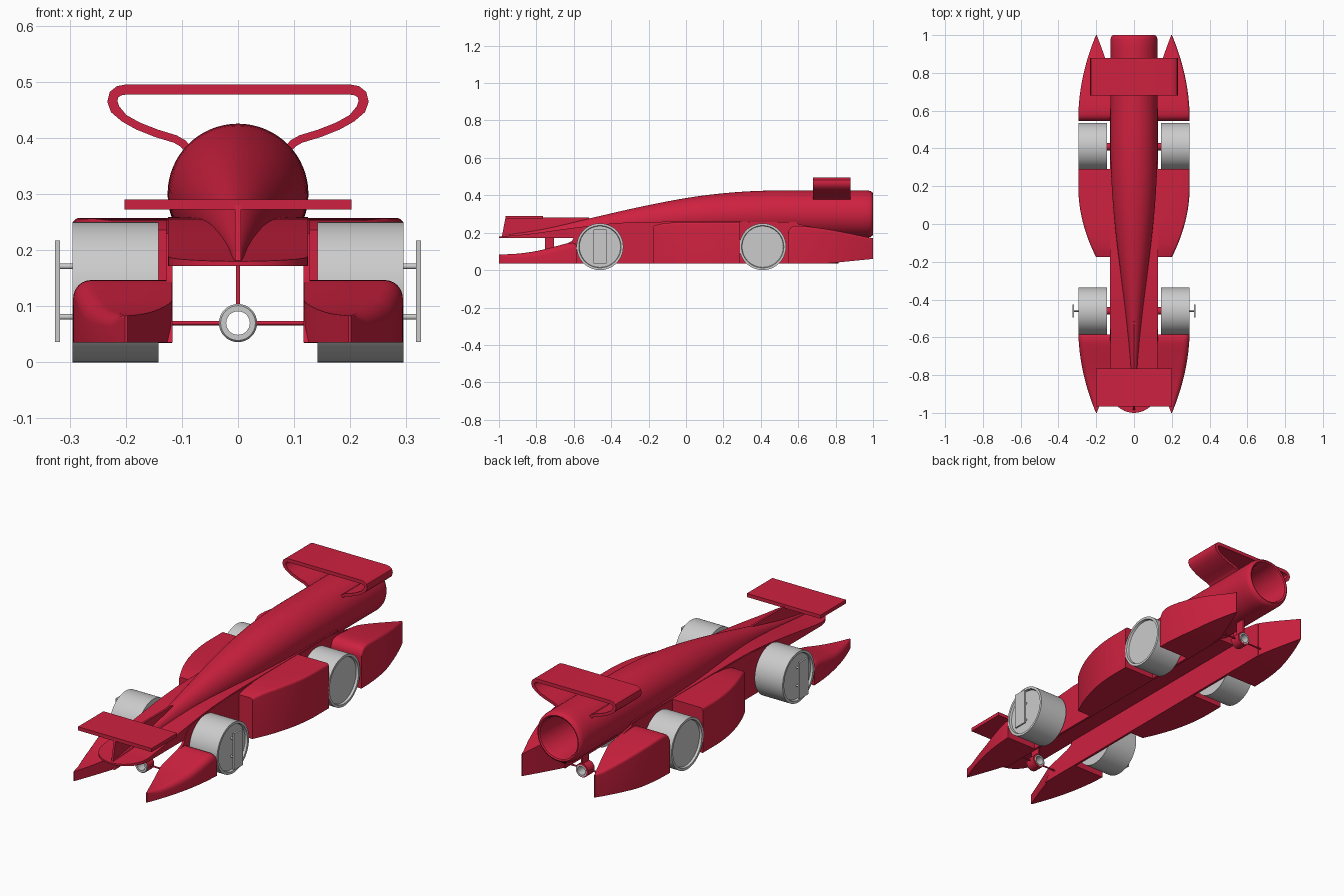
import bpy, bmesh
from math import sin, cos, pi, radians, sqrt

if "Cube" in bpy.data.objects:
    bpy.data.objects.remove(bpy.data.objects["Cube"])

RED = bpy.data.materials.new("red_paint")
RED.diffuse_color = (0.62, 0.015, 0.05, 1)
RED.use_nodes = True
RED.node_tree.nodes["Principled BSDF"].inputs["Base Color"].default_value = RED.diffuse_color


def finish(name, bm, mat=None, mirror=False, angle=35):
    bmesh.ops.remove_doubles(bm, verts=bm.verts, dist=1e-5)
    bmesh.ops.recalc_face_normals(bm, faces=bm.faces)
    me = bpy.data.meshes.new(name)
    bm.to_mesh(me)
    bm.free()
    me.shade_smooth()
    me.set_sharp_from_angle(angle=radians(angle))
    ob = bpy.data.objects.new(name, me)
    bpy.context.collection.objects.link(ob)
    if mat:
        me.materials.append(mat)
    if mirror:
        ob.modifiers.new("mirror", 'MIRROR').use_axis[0] = True
    return ob


def loft(name, rings, mat=None, mirror=False, caps=True, closed=False):
    """Skin a list of equal-length point rings."""
    bm = bmesh.new()
    vs = [[bm.verts.new(p) for p in r] for r in rings]
    n = len(vs[0])
    pairs = list(zip(vs, vs[1:])) + ([(vs[-1], vs[0])] if closed else [])
    for a, b in pairs:
        for i in range(n):
            bm.faces.new((a[i], a[(i + 1) % n], b[(i + 1) % n], b[i]))
    if caps and not closed:
        bm.faces.new(vs[0])
        bm.faces.new(vs[-1])
    return finish(name, bm, mat, mirror)


def lathe(name, profile, axis, centre, mat=None, mirror=False, caps=True, closed=False, n=48):
    """Revolve (along, radius) points about the x or y axis."""
    cx, cy, cz = centre
    rings = []
    for a, r in profile:
        c = [(r * cos(2 * pi * i / n), r * sin(2 * pi * i / n)) for i in range(n)]
        rings.append([(cx + a, cy + u, cz + v) if axis == 'x' else (cx + u, cy + a, cz + v) for u, v in c])
    return loft(name, rings, mat, mirror, caps, closed)


def box(name, x0, x1, y0, y1, z0, z1, mat=None, mirror=False):
    ring = lambda z: [(x0, y0, z), (x1, y0, z), (x1, y1, z), (x0, y1, z)]
    return loft(name, [ring(z0), ring(z1)], mat, mirror)


def side_plate(name, pts, x0, x1, mat, mirror=False):
    """Extrude a (y, z) outline across x."""
    return loft(name, [[(x, y, z) for y, z in pts] for x in (x0, x1)], mat, mirror)


def interp(table, y):
    """Smooth (Hermite) interpolation through a small table of (y, value)."""
    def slope(i):
        a, b = table[max(i - 1, 0)], table[min(i + 1, len(table) - 1)]
        return (b[1] - a[1]) / (b[0] - a[0])
    for i, ((y0, a), (y1, b)) in enumerate(zip(table, table[1:])):
        if y <= y1 + 1e-9:
            h = y1 - y0
            t = max(0, (y - y0) / h)
            return (a * (1 + 2 * t) * (1 - t) ** 2 + b * t * t * (3 - 2 * t)
                    + h * t * (1 - t) * ((1 - t) * slope(i) - t * slope(i + 1)))
    return table[-1][1]


def span(a, b, n):
    return [a + (b - a) * i / n for i in range(n + 1)]


# Main hull: tapered round body with a hollow tail
TOP = [(-0.98, 0.186), (-0.75, 0.222), (-0.5, 0.280), (-0.25, 0.337), (0, 0.385),
       (0.2, 0.411), (0.4, 0.424), (0.6, 0.425), (1, 0.425)]
WIDE = [(-0.98, 0.006), (-0.75, 0.018), (-0.5, 0.042), (-0.25, 0.072), (0, 0.102),
        (0.2, 0.118), (0.4, 0.125), (0.6, 0.125), (1, 0.125)]


def hull_ring(y, w, t, b, n=64):
    return [(w * cos(2 * pi * i / n), y, (t + b) / 2 + (t - b) / 2 * sin(2 * pi * i / n)) for i in range(n)]


rings = [hull_ring(y, interp(WIDE, y), interp(TOP, y), 0.175) for y in span(-0.98, 0.975, 46)]
for y, r in [(0.988, 0.122), (0.996, 0.117), (1.0, 0.110), (0.996, 0.103), (0.98, 0.098), (0.6, 0.095)]:
    rings.append(hull_ring(y, r, 0.30 + r, 0.30 - r))
loft("hull", rings, RED)

# Wedge nose deck with a rounded front
DECK = [(-1, 0.180), (-0.85, 0.192), (-0.6, 0.226), (-0.4, 0.249), (-0.2, 0.258), (0.6, 0.258)]
rings = []
for y in [-0.875 - 0.125 * cos(pi / 2 * (i + 0.3) / 12.3) for i in range(12)] + span(-0.875, 0.6, 24):
    w = 0.125 if y >= -0.875 else sqrt(0.125 ** 2 - (y + 0.875) ** 2)
    t = interp(DECK, y)
    rings.append([(-w, y, 0.172), (w, y, 0.172), (w, y, t), (-w, y, t)])
loft("nose_deck", rings, RED)

# Long inner walls flanking the open channel underneath
side_plate("channel_wall", [(-0.8, 0.035), (-0.74, 0.11), (-0.66, 0.13), (-0.61, 0.155), (-0.585, 0.2),
                            (-0.55, 0.23), (-0.3, 0.254), (0.55, 0.256), (0.78, 0.21), (0.78, 0.035)],
           0.117, 0.128, RED, True)


# Side pods: front, middle and rear pieces
def inner(y):
    return 0.118 + 0.079 * max(0, (abs(y) - 0.77) / 0.23) ** 1.1


def pod(name, ys, outer, top, bottom, r):
    rings = []
    for y in ys:
        xi, xo, zt, zb = inner(y), outer(y), interp(top, y), interp(bottom, y)
        q = min(r, (xo - xi) * 0.45, (zt - zb) * 0.45)
        ring = [(xi, y, zb), (xo, y, zb)]
        ring += [(xo - q + q * cos(a), y, zt - q + q * sin(a)) for a in span(0, pi / 2, 6)]
        rings.append(ring + [(xi, y, zt)])
    loft(name, rings, RED, True)


pod("front_pod", span(-1, -0.62, 24) + [-0.605, -0.595, -0.588, -0.585],
    lambda y: 0.295 - 0.094 * max(0, (-y - 0.55) / 0.45) ** 2,
    [(-1, 0.083), (-0.9, 0.088), (-0.8, 0.102), (-0.7, 0.126), (-0.63, 0.144), (-0.6, 0.146), (-0.585, 0.136)],
    [(-1, 0.035), (-0.5, 0.035)], 0.032)
pod("middle_pod", span(-0.175, 0.29, 20),
    lambda y: 0.295 - 0.094 * max(0, (0.2 - y) / 0.375) ** 2,
    [(-0.175, 0.236), (-0.13, 0.248), (-0.05, 0.255), (0.1, 0.257), (0.29, 0.257)],
    [(-0.2, 0.035), (0.3, 0.035)], 0.012)
pod("rear_pod", [0.545, 0.549, 0.556, 0.566] + span(0.58, 1, 24),
    lambda y: 0.295 - 0.094 * max(0, (y - 0.55) / 0.45) ** 2,
    [(0.545, 0.2), (0.555, 0.222), (0.58, 0.235), (0.65, 0.233), (0.8, 0.211), (1, 0.17)],
    [(0.5, 0.035), (0.75, 0.036), (0.85, 0.045), (1, 0.06)], 0.014)

# Wheels with recessed discs, and their axle stubs
WHEEL = [(0.142, 0.118), (0.142, 0.125), (0.295, 0.125), (0.295, 0.113), (0.284, 0.110)]
for label, y in (("front", -0.46), ("rear", 0.41)):
    lathe(label + "_wheel", WHEEL, 'x', (0, y, 0.125), None, True, n=64)
    lathe(label + "_axle", [(0.12, 0.02), (0.15, 0.02)], 'x', (0, y, 0.125), RED, True, n=24)

# Plates pinned to the outside of the front wheels
box("wheel_plate", 0.317, 0.326, -0.495, -0.425, 0.036, 0.217, None, True)
for i, z in enumerate((0.081, 0.171)):
    lathe(f"plate_pin_{i + 1}", [(0.282, 0.005), (0.32, 0.005)], 'x', (0, -0.46, z), None, True, n=16)

# Front wing and the upright fin that carries it
box("front_wing", -0.202, 0.202, -0.965, -0.765, 0.272, 0.290, RED)
side_plate("nose_fin", [(-0.985, 0.178), (-0.965, 0.28), (-0.52, 0.28), (-0.48, 0.25), (-0.48, 0.178)],
           -0.005, 0.005, RED)

# Rear wing: flat top curling round into the supports
path = [(0, .486), (.20, .486), (.212, .484), (.221, .477), (.224, .465), (.219, .451), (.203, .435),
        (.178, .421), (.145, .408), (.112, .398), (.098, .390), (.085, .376)]
rings = []
for i, (x, z) in enumerate(path):
    (ax, az), (bx, bz) = path[max(i - 1, 0)], path[min(i + 1, len(path) - 1)]
    d = sqrt((bx - ax) ** 2 + (bz - az) ** 2)
    h = 0.009 if i < 6 else 0.007
    nx, nz = -(bz - az) / d * h, (bx - ax) / d * h
    if i == 0:
        nx, nz = 0, h
    rings.append([(x + nx, 0.68, z + nz), (x + nx, 0.88, z + nz), (x - nx, 0.88, z - nz), (x - nx, 0.68, z - nz)])
loft("rear_wing", rings, RED, True, caps=False)

# Line guides under the body: tube, grey bushing, cross rod and strut
for label, y in (("front", -0.73), ("rear", 0.79)):
    c = (0, y, 0.07)
    lathe(label + "_guide_tube", [(-.025, .024), (-.025, .034), (.025, .034), (.025, .024)], 'y', c, RED, closed=True, n=32)
    lathe(label + "_guide_bushing", [(-.03, .021), (-.03, .031), (-.026, .034), (-.025, .025), (.025, .025),
                                     (.03, .029), (.03, .021)], 'y', c, closed=True, n=32)
    lathe(label + "_cross_rod", [(0.032, 0.004), (0.14, 0.004)], 'x', c, RED, True, n=12)
    box(label + "_guide_strut", -0.004, 0.004, y - 0.025, y + 0.025, 0.10, 0.18, RED)
